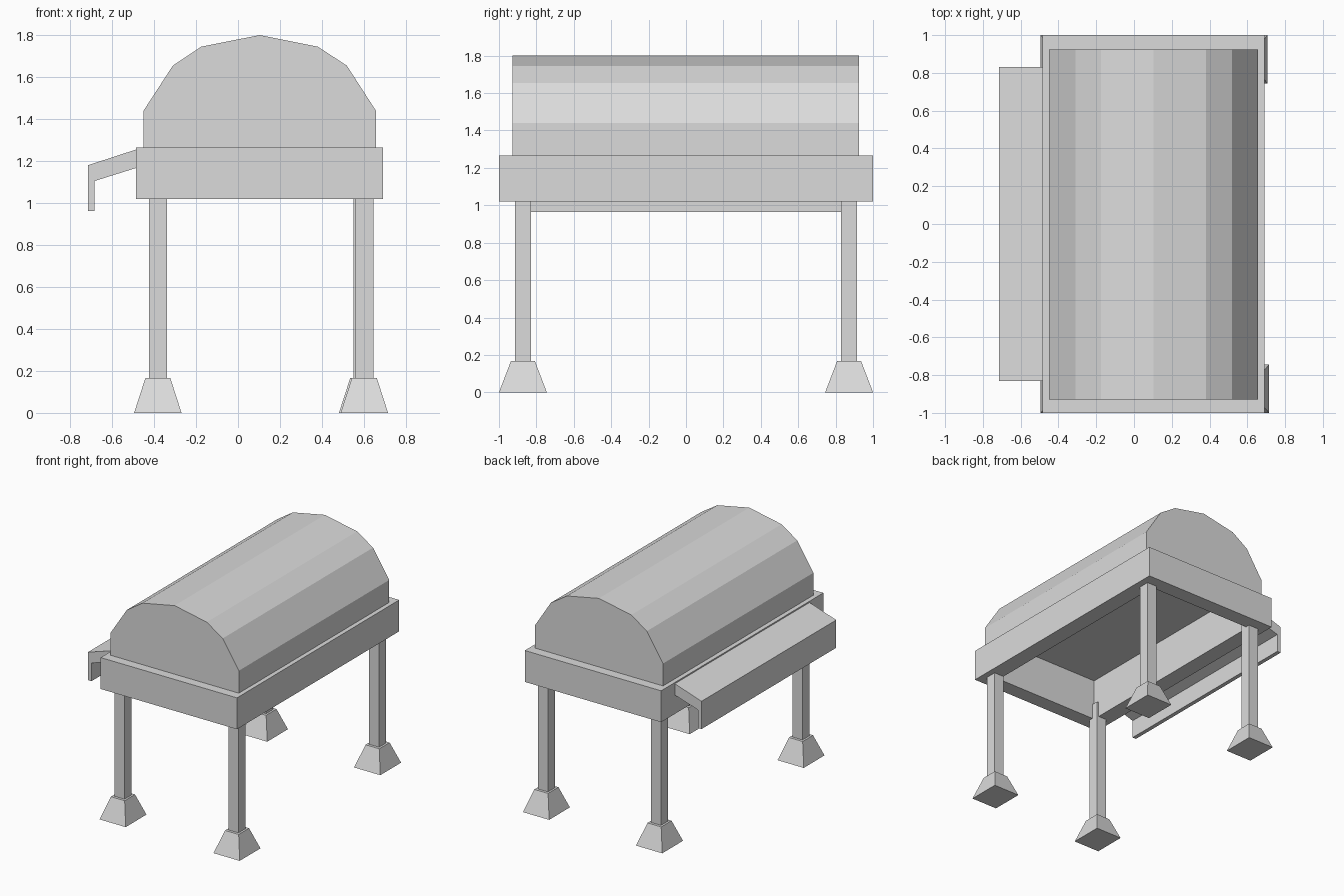
import bpy
import bmesh

if "Cube" in bpy.data.objects:
    bpy.data.objects.remove(bpy.data.objects["Cube"], do_unlink=True)

grey = bpy.data.materials.new("light grey")
grey.use_nodes = True
grey.diffuse_color = (0.71, 0.71, 0.71, 1)
grey.node_tree.nodes["Principled BSDF"].inputs["Base Color"].default_value = (0.71, 0.71, 0.71, 1)


def finish(name, bm):
    mesh = bpy.data.meshes.new(name)
    bm.to_mesh(mesh)
    bm.free()
    mesh.materials.append(grey)
    obj = bpy.data.objects.new(name, mesh)
    bpy.context.collection.objects.link(obj)


def prism(points, y0, y1):
    """Extrude an x-z outline along y."""
    bm = bmesh.new()
    face = bm.faces.new([bm.verts.new((x, y0, z)) for x, z in points])
    new = bmesh.ops.extrude_face_region(bm, geom=[face])["geom"]
    bmesh.ops.translate(bm, vec=(0, y1 - y0, 0),
                        verts=[g for g in new if isinstance(g, bmesh.types.BMVert)])
    # The extrusion keeps no start cap of its own when it is moved
    if len(bm.faces) < len(points) + 2:
        bmesh.ops.holes_fill(bm, edges=[e for e in bm.edges if e.is_boundary], sides=0)
    bmesh.ops.recalc_face_normals(bm, faces=bm.faces)
    return bm


def loft(levels, cap_end=True):
    """Skin through rectangles (cx, cy, half_x, half_y, z), listed bottom cap first."""
    bm = bmesh.new()
    rings = [[bm.verts.new((cx + sx * hx, cy + sy * hy, z))
              for sx, sy in ((-1, -1), (1, -1), (1, 1), (-1, 1))]
             for cx, cy, hx, hy, z in levels]
    bm.faces.new(rings[0][::-1])
    for a, b in zip(rings, rings[1:]):
        for i in range(4):
            j = (i + 1) % 4
            bm.faces.new((a[i], a[j], b[j], b[i]))
    if cap_end:
        bm.faces.new(rings[-1])
    return bm


# Firebox tray: ceiling of the hollow, inner walls, rim, outer walls, top ledge
TX, HX = 0.103, 0.588
finish("tray", loft([(TX, 0, HX - 0.13, 0.88, 1.345), (TX, 0, HX - 0.13, 0.88, 1.02),
                     (TX, 0, HX, 1, 1.02), (TX, 0, HX, 1, 1.265),
                     (TX, 0, HX - 0.1, 0.9, 1.265)], cap_end=False))

# Faceted lid, open underneath where it sits on the tray
lid_outline = [(-0.45, 1.265), (-0.45, 1.44), (-0.31, 1.655), (-0.175, 1.745), (0.103, 1.80),
               (0.38, 1.745), (0.518, 1.655), (0.657, 1.44), (0.657, 1.265)]
bm = prism(lid_outline, -0.928, 0.925)
base = [f for f in bm.faces if all(v.co.z < 1.27 for v in f.verts)]
bmesh.ops.delete(bm, geom=base, context="FACES")
finish("lid", bm)

# Sloping side shelf with a hanging lip
shelf_outline = [(-0.485, 1.255), (-0.715, 1.18), (-0.715, 0.963),
                 (-0.683, 0.963), (-0.683, 1.105), (-0.485, 1.167)]
finish("side_shelf", prism(shelf_outline, -0.83, 0.83))

# Legs with flared feet
for name, cx, cy in (("front_right", -0.382, -0.872), ("back_right", -0.382, 0.872),
                     ("front_left", 0.602, -0.872), ("back_left", 0.594, 0.872)):
    finish(name + "_leg", loft([(cx, cy, 0.043, 0.043, 0.16), (cx, cy, 0.043, 0.043, 1.14)]))
    finish(name + "_foot", loft([(cx, cy, 0.113, 0.128, 0), (cx, cy, 0.059, 0.064, 0.167)]))
